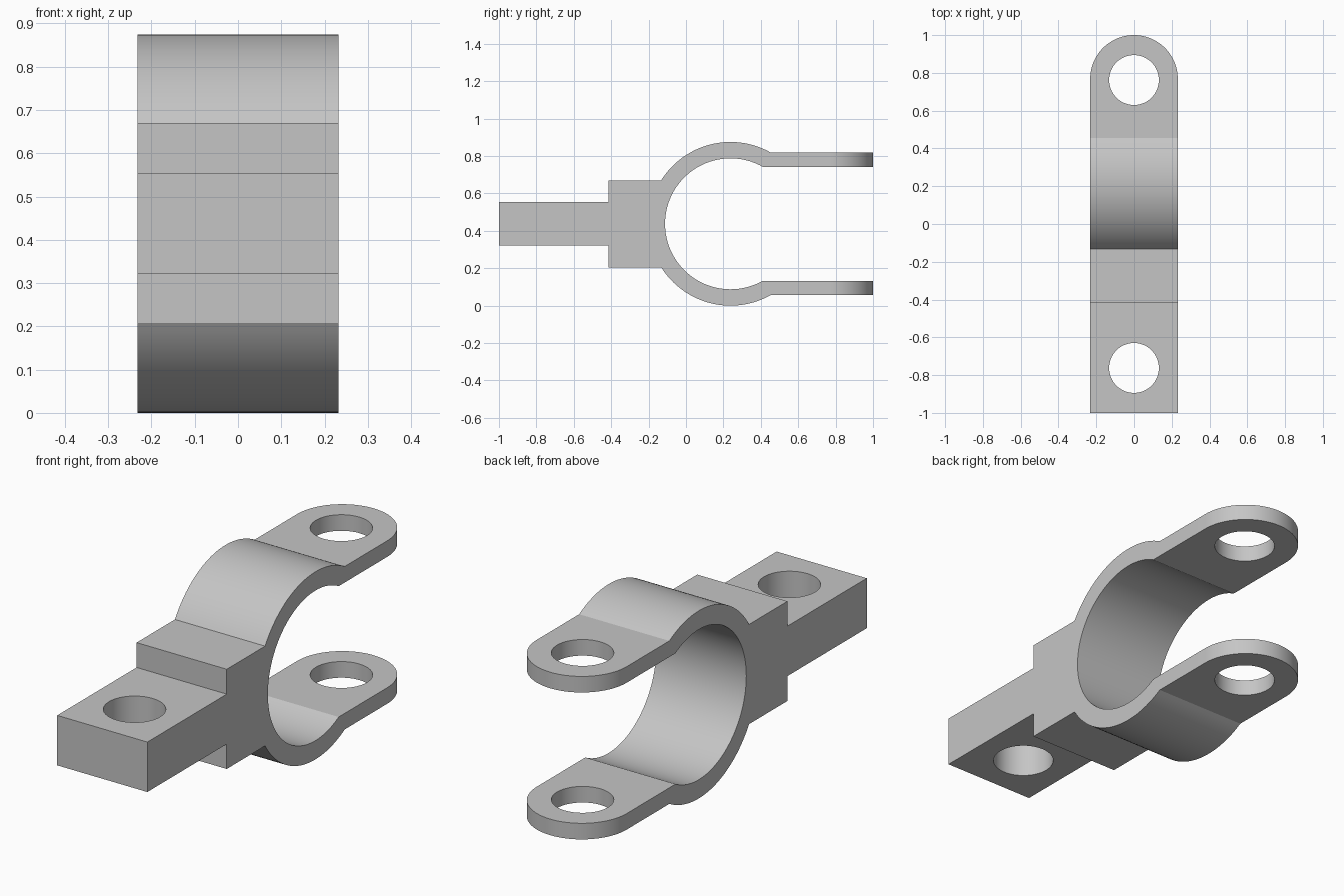
import bpy, bmesh
from math import asin, cos, sin, pi, radians, sqrt
from mathutils import Vector

cube = bpy.data.objects.get("Cube")
if cube:
    bpy.data.objects.remove(cube, do_unlink=True)

HALF_W = 0.2325                  # half width of the strap
RING_Y, MID_Z = 0.238, 0.4375    # ring centre
R_OUT, R_IN = 0.4375, 0.35
ARM_IN, ARM_OUT = 0.305, 0.38    # arm faces, measured from mid height
BLOCK, TONGUE = 0.2325, 0.1165   # half heights
HOLE_R, HOLE_Y = 0.132, 0.762

metal = bpy.data.materials.new("light grey metal")
metal.use_nodes = True
grey = (0.56, 0.56, 0.56, 1)
metal.diffuse_color = grey
metal.node_tree.nodes["Principled BSDF"].inputs["Base Color"].default_value = grey


def arc(cy, cz, r, a0, a1, n):
    return [(cy + r * cos(a0 + (a1 - a0) * i / n),
             cz + r * sin(a0 + (a1 - a0) * i / n)) for i in range(n + 1)]


def prism(name, points, direction):
    """Extrude a closed outline of 3D points along a direction."""
    bm = bmesh.new()
    face = bm.faces.new([bm.verts.new(p) for p in points])
    new = bmesh.ops.extrude_face_region(bm, geom=[face])["geom"]
    bmesh.ops.translate(bm, vec=Vector(direction),
                        verts=[g for g in new if isinstance(g, bmesh.types.BMVert)])
    bmesh.ops.recalc_face_normals(bm, faces=bm.faces)
    mesh = bpy.data.meshes.new(name)
    bm.to_mesh(mesh)
    bm.free()
    mesh.materials.append(metal)
    obj = bpy.data.objects.new(name, mesh)
    bpy.context.collection.objects.link(obj)
    return obj


def boolean(obj, cutter, operation):
    mod = obj.modifiers.new("cut", "BOOLEAN")
    mod.operation, mod.object, mod.solver = operation, cutter, "EXACT"
    cutter.hide_render = True


# Side outline: upper half from the tongue to the arm tip and back round the bore
a_block = pi - asin(BLOCK / R_OUT)
a_arm = asin(ARM_OUT / R_OUT)
a_bore = asin(ARM_IN / R_IN)
outer = [(-1, TONGUE), (-0.415, TONGUE), (-0.415, BLOCK)]
outer += arc(RING_Y, 0, R_OUT, a_block, a_arm, 32)
outer += [(1.1, ARM_OUT), (1.1, ARM_IN)]
bore = arc(RING_Y, 0, R_IN, a_bore, 2 * pi - a_bore, 96)
lower = [(y, -z) for y, z in reversed(outer)]
profile = outer + bore + lower
clamp = prism("clamp_body", [(-0.4, y, z + MID_Z) for y, z in profile], (0.8, 0, 0))

# Plan outline trims the width and rounds the arm tips
tip = arc(0, 1 - HALF_W, HALF_W, 0, pi, 64)
plan = [(-HALF_W, -1.1), (HALF_W, -1.1)] + tip
cutters = [prism("plan_trim", [(x, y, -0.2) for x, y in plan], (0, 0, 1.4))]
boolean(clamp, cutters[0], "INTERSECT")

# Bolt holes through the arms and the tongue
for name, y in (("arm_hole", HOLE_Y), ("tongue_hole", -HOLE_Y)):
    ring = arc(0, y, HOLE_R, 0, 2 * pi, 64)[:-1]
    hole = prism(name, [(px, py, -0.2) for px, py in ring], (0, 0, 1.4))
    boolean(clamp, hole, "DIFFERENCE")
    cutters.append(hole)

# Bake the cuts and drop the helpers
bpy.context.view_layer.update()
graph = bpy.context.evaluated_depsgraph_get()
baked = bpy.data.meshes.new_from_object(clamp.evaluated_get(graph))
clamp.modifiers.clear()
clamp.data = baked
for c in cutters:
    bpy.data.objects.remove(c, do_unlink=True)

# Smooth curves, sharp corners
for o in bpy.context.selected_objects:
    o.select_set(False)
clamp.select_set(True)
bpy.context.view_layer.objects.active = clamp
bpy.ops.object.shade_smooth_by_angle(angle=radians(15))
